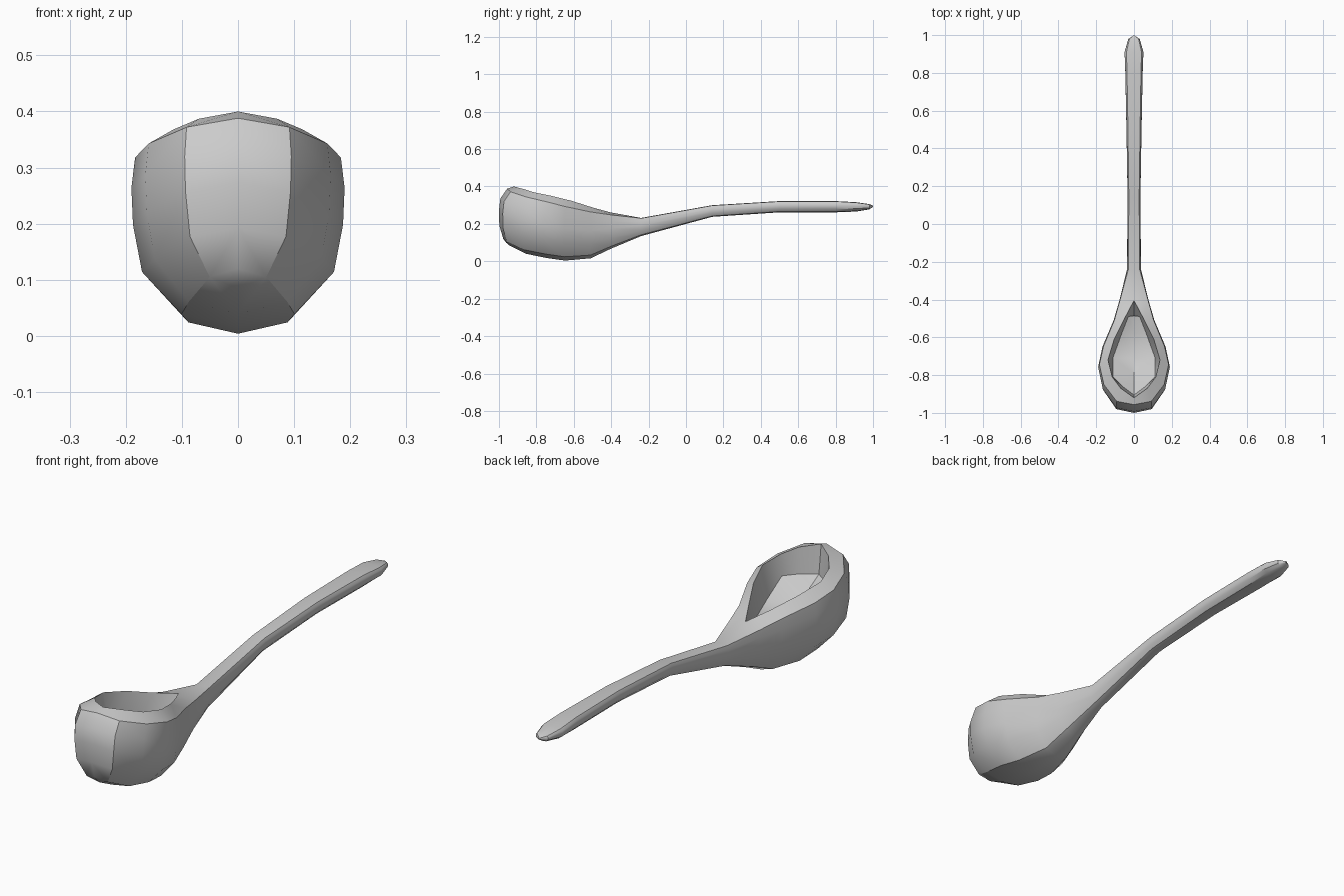
import bpy, bmesh, math

if "Cube" in bpy.data.objects:
    bpy.data.objects.remove(bpy.data.objects["Cube"])

# Stations from bowl front to handle end: half width, y, top z, bottom z
stations = [
    (0, -1.0, .388, .10), (.095, -.98, .372, .085), (.165, -.88, .343, .04),
    (.19, -.76, .318, .018), (.167, -.65, .293, .004), (.108, -.51, .264, .016),
    (.076, -.40, .248, .068), (.037, -.24, .23, .135),
    (.034, .14, .298, .238), (.04, .5, .32, .262), (.046, .8, .32, .262),
    (.05, .91, .314, .266), (.03, .98, .304, .278), (0, 1.0, .296, .29)]

# Cross-section rows from rim to keel: depth, bowl width, front length, handle width
rows = [(0, .965, .885, .8), (.18, 1, .98, .95), (.4, .985, 1, 1),
        (.68, .9, .995, .92), (.93, .53, .94, .6), (1, 0, .9, 0)]

# Cavity: inner rim, floor edge and floor centre line
inner = [(0, -.92, .40), (.07, -.87, .387), (.115, -.81, .368), (.138, -.72, .35),
         (.105, -.61, .323), (.05, -.5, .288), (0, -.405, .262)]
floor = [(0, -.905, .275), (.06, -.86, .278), (.11, -.81, .275), (.112, -.71, .21),
         (.065, -.58, .205), (.03, -.49, .21), (0, -.485, .21)]
centre = [(0, -.905, .275), (0, -.85, .245), (0, -.79, .215), (0, -.71, .185),
          (0, -.58, .185), (0, -.49, .205), (0, -.485, .21)]
PIVOT, LAST = -.62, len(inner) - 1


def column(j):
    x, y, top, bot = stations[j]
    if j <= LAST:
        pts = [centre[j], floor[j], inner[j]]
    else:
        pts = [(0, y, top + .002)] * 3
    for t, bowl_w, length, handle_w in rows:
        yy = PIVOT + (y - PIVOT) * length if y < PIVOT else y
        w = bowl_w if j < LAST + 1 else handle_w
        pts.append((x * w, yy, top + (bot - top) * t))
    return pts


# Spoon body: loft both halves, then weld
bm = bmesh.new()
for side in (1, -1):
    grid = [[bm.verts.new((side * x, y, z)) for x, y, z in column(j)]
            for j in range(len(stations))]
    for j in range(len(grid) - 1):
        for k in range(2 if j >= LAST else 0, len(grid[0]) - 1):
            a, b = grid[j], grid[j + 1]
            quad = []
            for v in (a[k], b[k], b[k + 1], a[k + 1]):
                if all((v.co - q.co).length > 1e-5 for q in quad):
                    quad.append(v)
            if len(quad) > 2 and any(abs(v.co.x) > 1e-5 for v in quad):
                bm.faces.new(quad)
bmesh.ops.remove_doubles(bm, verts=bm.verts, dist=1e-4)
bmesh.ops.delete(bm, geom=[v for v in bm.verts if not v.link_faces], context='VERTS')
bmesh.ops.recalc_face_normals(bm, faces=bm.faces)
mesh = bpy.data.meshes.new("ladle_spoon")
bm.to_mesh(mesh)
bm.free()
spoon = bpy.data.objects.new("ladle_spoon", mesh)
bpy.context.collection.objects.link(spoon)
bpy.context.view_layer.objects.active = spoon
spoon.select_set(True)
bpy.ops.object.shade_smooth_by_angle(angle=math.radians(32))
